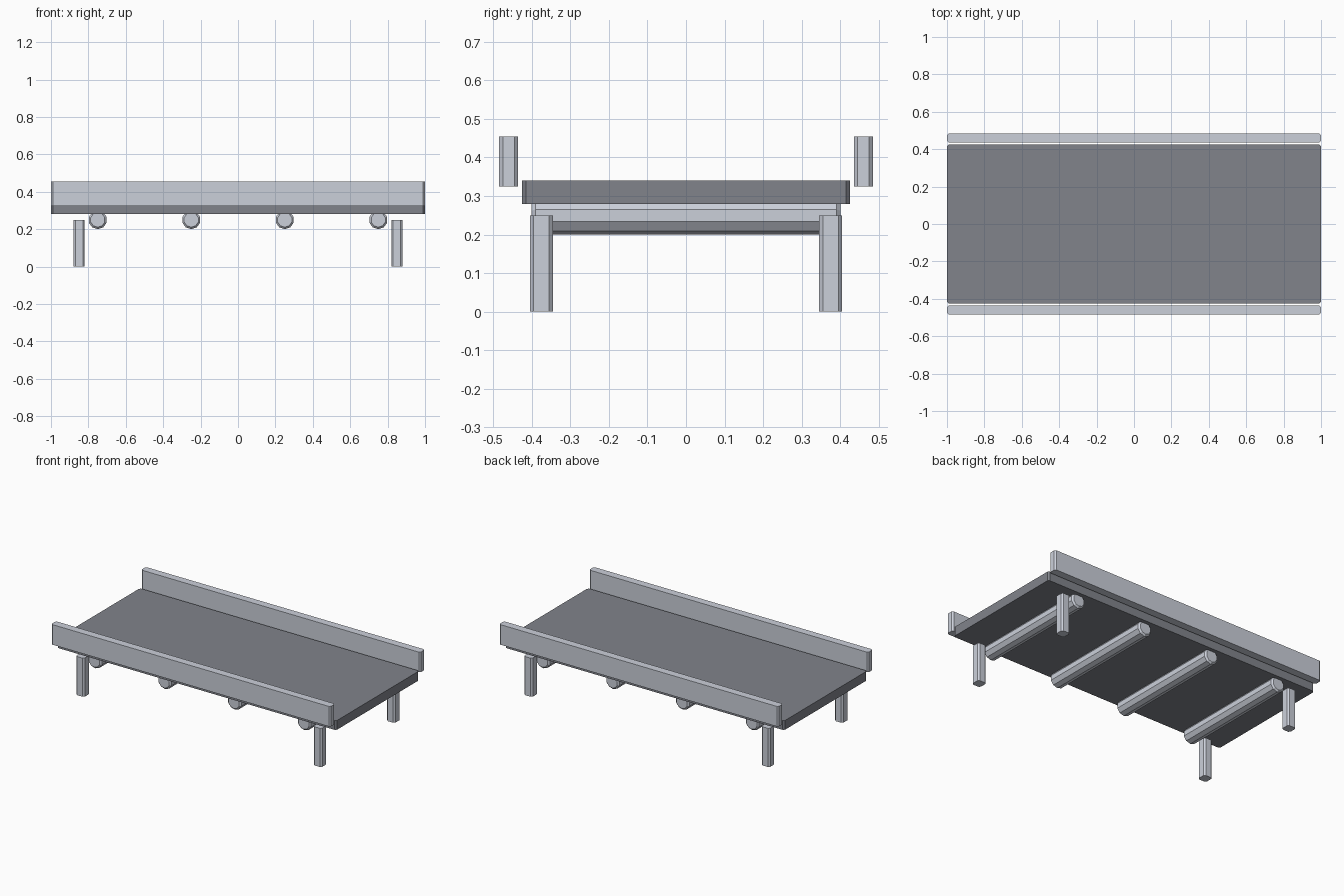
import bpy, bmesh, math
from mathutils import Matrix

if "Cube" in bpy.data.objects:
    bpy.data.objects.remove(bpy.data.objects["Cube"])

BEVEL = 0.01


def paint(name, color):
    mat = bpy.data.materials.new(name)
    mat.diffuse_color = (*color, 1)
    mat.use_nodes = True
    mat.node_tree.nodes["Principled BSDF"].inputs["Base Color"].default_value = mat.diffuse_color
    return mat


STEEL = paint("steel", (0.60, 0.63, 0.70))
RUBBER = paint("rubber", (0.22, 0.23, 0.26))


def finish(name, bm, mat):
    bmesh.ops.recalc_face_normals(bm, faces=bm.faces)
    mesh = bpy.data.meshes.new(name)
    bm.to_mesh(mesh)
    bm.free()
    mesh.materials.append(mat)
    obj = bpy.data.objects.new(name, mesh)
    bpy.context.collection.objects.link(obj)
    return obj


def slab(name, size, center, mat=STEEL):
    """Box with its upright corner edges chamfered."""
    bm = bmesh.new()
    bmesh.ops.create_cube(bm, size=1)
    bmesh.ops.scale(bm, vec=size, verts=bm.verts)
    bmesh.ops.translate(bm, vec=center, verts=bm.verts)
    upright = [e for e in bm.edges
               if abs(e.verts[0].co.z - e.verts[1].co.z) > 1e-4]
    bmesh.ops.bevel(bm, geom=upright, offset=BEVEL, segments=1,
                    profile=0.5, affect='EDGES')
    return finish(name, bm, mat)


def roller(name, x):
    """Ten-sided bar along y with chamfered end rims."""
    bm = bmesh.new()
    bmesh.ops.create_cone(bm, cap_ends=True, segments=10,
                          radius1=0.05, radius2=0.05, depth=0.8)
    # lay the bar along y with one corner pointing straight down
    first = min(bm.verts, key=lambda v: (round(v.co.x, 4), v.co.z)).co
    turn = math.pi / 2 - math.atan2(first.y, first.x)
    bmesh.ops.rotate(bm, matrix=Matrix.Rotation(turn, 3, 'Z'), verts=bm.verts)
    bmesh.ops.rotate(bm, matrix=Matrix.Rotation(math.pi / 2, 3, 'X'), verts=bm.verts)
    rims = [e for e in bm.edges
            if abs(e.verts[0].co.y - e.verts[1].co.y) < 1e-4]
    bmesh.ops.bevel(bm, geom=rims, offset=BEVEL, segments=1,
                    profile=0.5, affect='EDGES')
    bmesh.ops.translate(bm, vec=(x, 0, 0.25), verts=bm.verts)
    return finish(name, bm, STEEL)


# Flat belt deck
slab("belt", (2, 0.85, 0.06), (0, 0, 0.31), RUBBER)

# Side rails and legs, mirrored front to back
for side, sy in (("front", -1), ("back", 1)):
    slab(side + "_rail", (2, 0.05, 0.13), (0, sy * 0.46, 0.39))
    for end, sx in (("left", -1), ("right", 1)):
        slab(f"{side}_{end}_leg", (0.06, 0.06, 0.25),
             (sx * 0.85, sy * 0.375, 0.125))

# Rollers under the belt
for i in range(4):
    roller(f"roller_{i + 1}", -0.75 + 0.5 * i)
